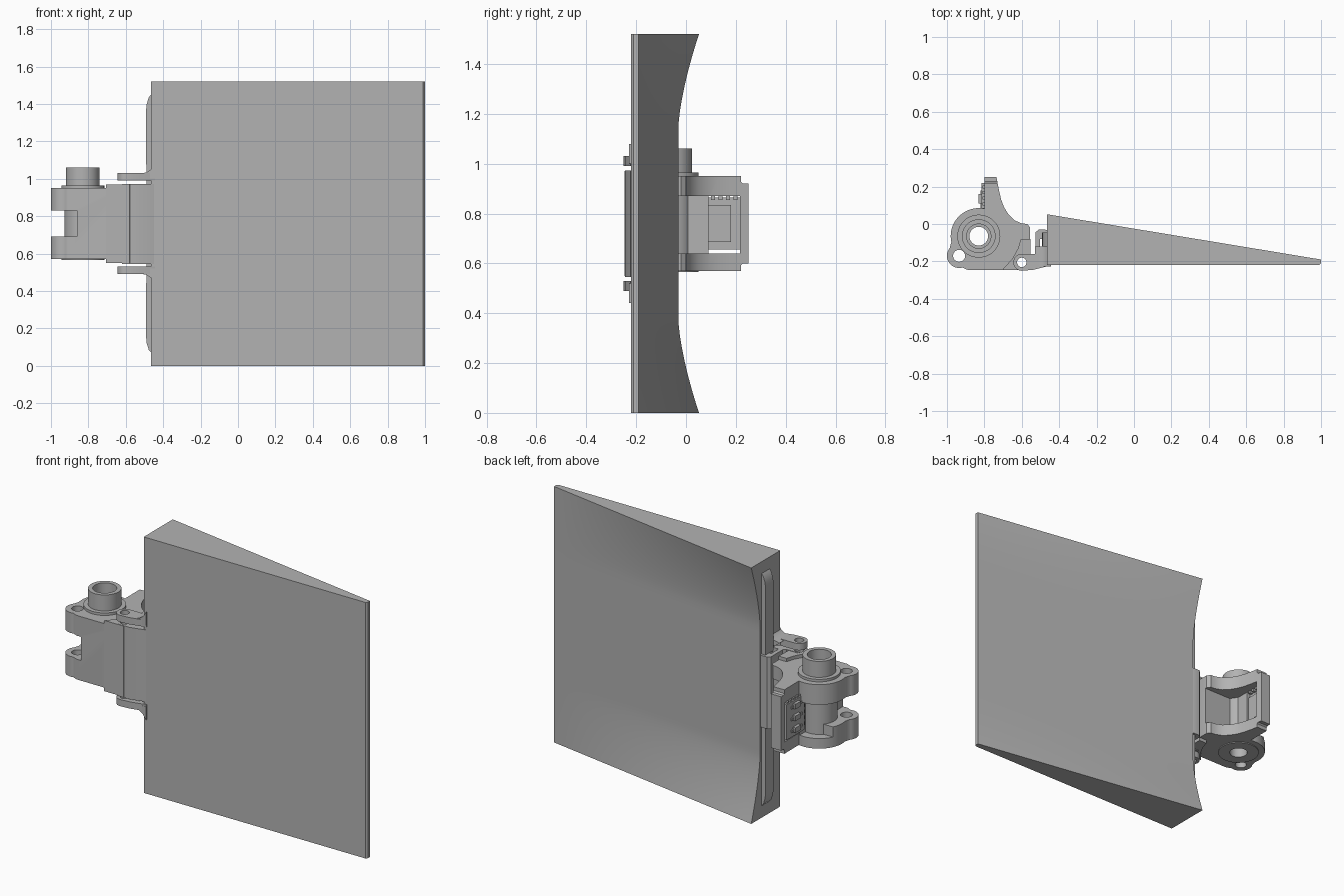
import bpy, bmesh
from math import sin, cos, radians
from mathutils import Vector

if "Cube" in bpy.data.objects:
    bpy.data.objects.remove(bpy.data.objects["Cube"])

grey = bpy.data.materials.new("plain grey")
grey.use_nodes = True
grey.diffuse_color = (0.45, 0.45, 0.45, 1)
grey.node_tree.nodes["Principled BSDF"].inputs["Base Color"].default_value = grey.diffuse_color

H = 1.52           # panel height
MID = H / 2        # mirror height
BORE = (-0.83, -0.065)
LUG = (-0.935, -0.17)
PIN = (-0.6, -0.205)
parts = []


def finish(name, bm):
    bmesh.ops.recalc_face_normals(bm, faces=bm.faces)
    mesh = bpy.data.meshes.new(name)
    bm.to_mesh(mesh)
    bm.free()
    mesh.materials.append(grey)
    ob = bpy.data.objects.new(name, mesh)
    bpy.context.collection.objects.link(ob)
    parts.append(ob)
    return ob


def arc(c, r, a, b, n=24):
    steps = [radians(a + (b - a) * i / n) for i in range(n + 1)]
    return [(c[0] + r * cos(t), c[1] + r * sin(t)) for t in steps]


def prism_mesh(pts, lo, hi, axis="z"):
    """Extrude an outline: (x, y) along z, or (x, z) along y."""
    bm = bmesh.new()
    place = (lambda p, d: (p[0], p[1], d)) if axis == "z" else (lambda p, d: (p[0], d, p[1]))
    face = bm.faces.new([bm.verts.new(place(p, lo)) for p in pts])
    out = bmesh.ops.extrude_face_region(bm, geom=[face])
    shift = Vector(place((0, 0), hi - lo))
    bmesh.ops.translate(bm, vec=shift, verts=[v for v in out["geom"] if isinstance(v, bmesh.types.BMVert)])
    return bm


def prism(name, pts, lo, hi, axis="z"):
    return finish(name, prism_mesh(pts, lo, hi, axis))


def box(name, x0, x1, y0, y1, z0, z1):
    return prism(name, [(x0, y0), (x1, y0), (x1, y1), (x0, y1)], z0, z1)


def rod(name, c, r, lo, hi):
    return prism(name, arc(c, r, 0, 352.5, 47), lo, hi)


def cut(ob, cutter):
    """Subtract a cutter from a part and discard the cutter."""
    mod = ob.modifiers.new("cut", "BOOLEAN")
    mod.operation = "DIFFERENCE"
    mod.solver = "EXACT"
    mod.object = cutter
    bpy.context.view_layer.objects.active = ob
    bpy.ops.object.modifier_apply(modifier=mod.name)
    parts.remove(cutter)
    bpy.data.objects.remove(cutter)


def drill(ob, c, r):
    cut(ob, rod("drill", c, r, -0.2, 2))


# Wedge panel with a hollowed back that fades towards the thin edge
bm = bmesh.new()
rings = []
NZ, NX = 48, 24
for i in range(NZ + 1):
    z = H * i / NZ
    t = min(1, min(z, H - z) / 0.38)
    dip = 0.083 * (1 - (1 - t) ** 1.5)
    ring = [(-0.465, -0.22), (0.99, -0.22), (1, -0.21)]
    for j in range(NX + 1):
        u = 1 - j / NX
        ring.append((-0.465 + 1.465 * u, 0.052 - 0.242 * u - dip * (1 - u)))
    rings.append([bm.verts.new((x, y, z)) for x, y in ring])
for a, b in zip(rings, rings[1:]):
    for k in range(len(a)):
        n = (k + 1) % len(a)
        bm.faces.new((a[k], a[n], b[n], b[k]))
bm.faces.new(rings[0])
bm.faces.new(rings[-1])
finish("wedge_panel", bm)

# Low ribs on the thick edge, above and below the clip
for side, label in ((1, "upper"), (-1, "lower")):
    rib = [(-0.46, 0.21), (-0.49, 0.21), (-0.492, 0.6), (-0.488, 0.64), (-0.477, 0.675), (-0.46, 0.695)]
    prism(label + "_edge_rib", [(x, MID + side * d) for x, d in rib], -0.12, -0.045, "y")

# Hinge body outline: round housing, small lug, flat front and swept lever
outline = arc(BORE, 0.15, 78, 192) + arc(LUG, 0.065, 140, 285)
outline += [(-0.89, -0.245), (-0.62, -0.245), (-0.58, -0.215), (-0.555, -0.16), (-0.555, -0.02),
            (-0.57, 0), (-0.6, 0.003), (-0.64, 0.02), (-0.67, 0.05), (-0.695, 0.09),
            (-0.71, 0.13), (-0.722, 0.18), (-0.735, 0.25), (-0.8, 0.25)]
bm = prism_mesh(outline, 0.57, 0.95)
corners = [e for e in bm.edges if all(v.co.y > 0.24 for v in e.verts)
           and abs(e.verts[0].co.z - e.verts[1].co.z) < 0.01]
bmesh.ops.bevel(bm, geom=corners, offset=0.03, segments=5, affect="EDGES")
body = finish("hinge_body", bm)
cut(body, box("notch", -1.1, -0.86, -0.4, 0.12, 0.69, 0.83))
cut(body, box("rear_notch", -1.1, -0.805, 0, 0.12, 0.63, 0.83))
cut(body, box("window", -0.9, -0.5, 0.09, 0.217, 0.64, 0.87))
cut(body, box("window_depth", -0.765, -0.5, -0.03, 0.1, 0.64, 0.87))
drill(body, BORE, 0.05)
drill(body, LUG, 0.032)
drill(body, PIN, 0.025)

# Bore sleeve, collar and raised boss
sleeve = rod("bore_sleeve", BORE, 0.098, 0.6, 0.9)
collar = rod("bore_collar", BORE, 0.115, 0.565, 0.965)
cut(collar, box("collar_gap", -1.1, -0.5, -0.4, 0.3, 0.6, 0.92))
boss = rod("bore_boss", BORE, 0.09, 0.94, 1.06)
for ob in (sleeve, collar):
    drill(ob, BORE, 0.05)
cut(boss, rod("boss_mouth", BORE, 0.065, 1, 1.2))
drill(boss, BORE, 0.05)

# Slightly taller knuckle at the pivot
knuckle = prism("pivot_knuckle", [(-0.706, -0.247), (-0.58, -0.247), (-0.556, -0.22), (-0.553, -0.08),
                                  (-0.605, -0.08), (-0.62, -0.13), (-0.65, -0.185)], 0.55, 0.97)
drill(knuckle, PIN, 0.025)

# Spring clip joining the hinge to the panel edge
clip = prism("panel_clip", [(-0.62, -0.245), (-0.54, -0.245), (-0.45, -0.222), (-0.45, -0.04), (-0.475, -0.03),
                            (-0.51, -0.03), (-0.527, -0.045), (-0.527, -0.155), (-0.54, -0.17),
                            (-0.62, -0.17)], 0.545, 0.972)
cut(clip, box("clip_slot", -0.503, -0.467, -0.15, -0.08, 0.4, 1.1))
drill(clip, PIN, 0.025)

# Pivot ears with flared roots
for side, label in ((1, "upper"), (-1, "lower")):
    ear_outline = arc(PIN, 0.045, 90, 270) + [(-0.54, -0.245), (-0.445, -0.222), (-0.445, -0.1),
                                              (-0.47, -0.1), (-0.485, -0.14), (-0.51, -0.16)]
    z0, z1 = sorted((MID + side * 0.23, MID + side * 0.27))
    ear = prism(label + "_ear", ear_outline, z0, z1)
    drill(ear, PIN, 0.025)
    root = [(-0.53, 0.265), (-0.49, 0.274), (-0.465, 0.29), (-0.445, 0.32), (-0.445, 0.24), (-0.5, 0.24)]
    prism(label + "_ear_root", [(x, MID + side * d) for x, d in root], -0.228, -0.12, "y")

# Grip plate inside the lever window, with teeth and catches
box("grip_plate", -0.815, -0.785, 0.05, 0.22, 0.655, 0.865)
box("grip_pad", -0.79, -0.775, 0.09, 0.18, 0.685, 0.835)
for i in range(5):
    z = 0.675 + 0.036 * i
    box("side_tooth", -0.81, -0.77, 0.04, 0.056, z, z + 0.02)
    y = 0.07 + 0.03 * i
    box("end_tooth", -0.81, -0.765, y, y + 0.016, 0.855, 0.875)
for z in (0.68, 0.75, 0.82):
    box("grip_catch", -0.832, -0.81, 0.11, 0.16, z, z + 0.03)
    box("grip_catch_foot", -0.822, -0.81, 0.08, 0.18, z + 0.005, z + 0.02)

# Smooth shading with crisp edges
bpy.ops.object.select_all(action="DESELECT")
for ob in parts:
    ob.select_set(True)
bpy.context.view_layer.objects.active = parts[0]
bpy.ops.object.shade_smooth_by_angle(angle=radians(30))
